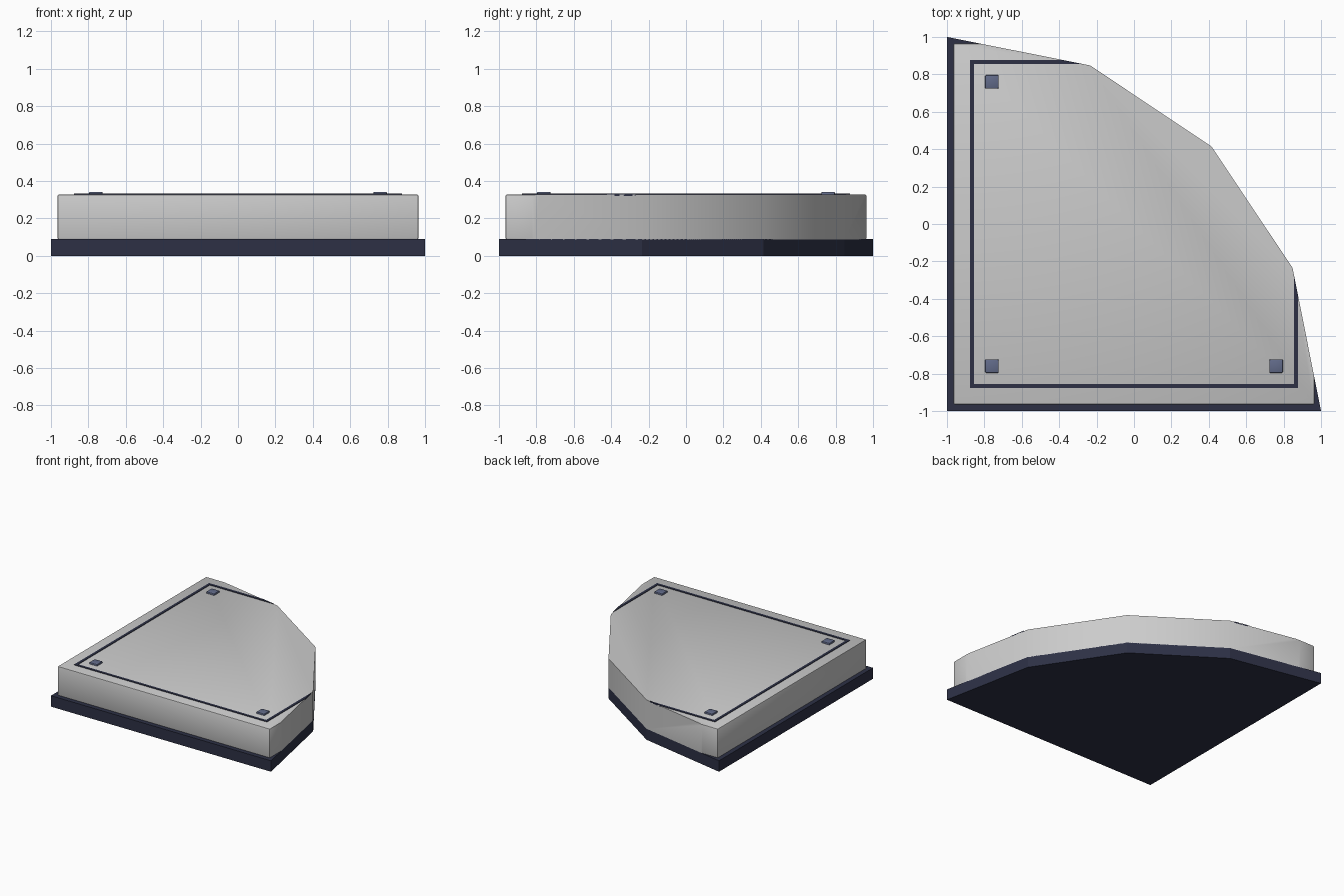
import bpy, bmesh, math
from mathutils import Vector

if "Cube" in bpy.data.objects:
    bpy.data.objects.remove(bpy.data.objects["Cube"])

# arc of the quarter-round tile: four chords around the corner (-1, -1)
ARC = [Vector((-1 + 2 * math.cos(i * math.pi / 8), -1 + 2 * math.sin(i * math.pi / 8), 0))
       for i in range(5)]


def material(name, rgb):
    m = bpy.data.materials.new(name)
    m.diffuse_color = (*rgb, 1)
    m.use_nodes = True
    m.node_tree.nodes["Principled BSDF"].inputs["Base Color"].default_value = m.diffuse_color
    return m


def clip_to_arc(bm):
    for a, b in zip(ARC, ARC[1:]):
        d = b - a
        cut = bmesh.ops.bisect_plane(
            bm, geom=bm.verts[:] + bm.edges[:] + bm.faces[:], dist=1e-5,
            plane_co=a, plane_no=Vector((d.y, -d.x, 0)).normalized(), clear_outer=True)
        edges = [e for e in cut["geom_cut"]
                 if isinstance(e, bmesh.types.BMEdge) and e.is_boundary]
        if edges:
            bmesh.ops.holes_fill(bm, edges=edges, sides=0)


def block(name, x, y, z, mat=None, bevel=0, clip=True, segments=2, smooth=False):
    bm = bmesh.new()
    bmesh.ops.create_cube(bm, size=1)
    for v in bm.verts:
        v.co = [lo + (c + 0.5) * (hi - lo) for c, (lo, hi) in zip(v.co, (x, y, z))]
    if bevel:
        bmesh.ops.bevel(bm, geom=bm.edges[:], offset=bevel, segments=segments,
                        profile=0.5, affect='EDGES')
    if clip:
        clip_to_arc(bm)
    bmesh.ops.recalc_face_normals(bm, faces=bm.faces[:])
    me = bpy.data.meshes.new(name)
    bm.to_mesh(me)
    bm.free()
    ob = bpy.data.objects.new(name, me)
    bpy.context.collection.objects.link(ob)
    if mat:
        me.materials.append(mat)
    if smooth:
        bpy.ops.object.select_all(action='DESELECT')
        ob.select_set(True)
        bpy.context.view_layer.objects.active = ob
        bpy.ops.object.shade_smooth_by_angle(angle=math.radians(30))
    return ob


dark = material("dark_trim", (0.026, 0.03, 0.06))
stud_mat = material("stud_blue", (0.12, 0.145, 0.25))

# dark base and grey slab, both cut by the arc
block("base_plate", (-1, 1), (-1, 1), (0, 0.09), dark)
block("floor_slab", (-0.965, 0.965), (-0.965, 0.965), (0.088, 0.328), bevel=0.008, smooth=True)

# thin inlaid border on top
O, I, Z = 0.877, 0.855, (0.32, 0.332)
block("border_front", (-O, O), (-O, -I), Z, dark)
block("border_back", (-O, O), (I, O), Z, dark)
block("border_left", (-O, -I), (-I, I), Z, dark)
block("border_right", (I, O), (-I, I), Z, dark)

# corner studs
for name, cx, cy in (("front_left", -1, -1), ("front_right", 1, -1), ("back_left", -1, 1)):
    x, y = 0.76 * cx, 0.76 * cy
    block("stud_" + name, (x - 0.036, x + 0.036), (y - 0.036, y + 0.036), (0.315, 0.342),
          stud_mat, bevel=0.006, smooth=True)
